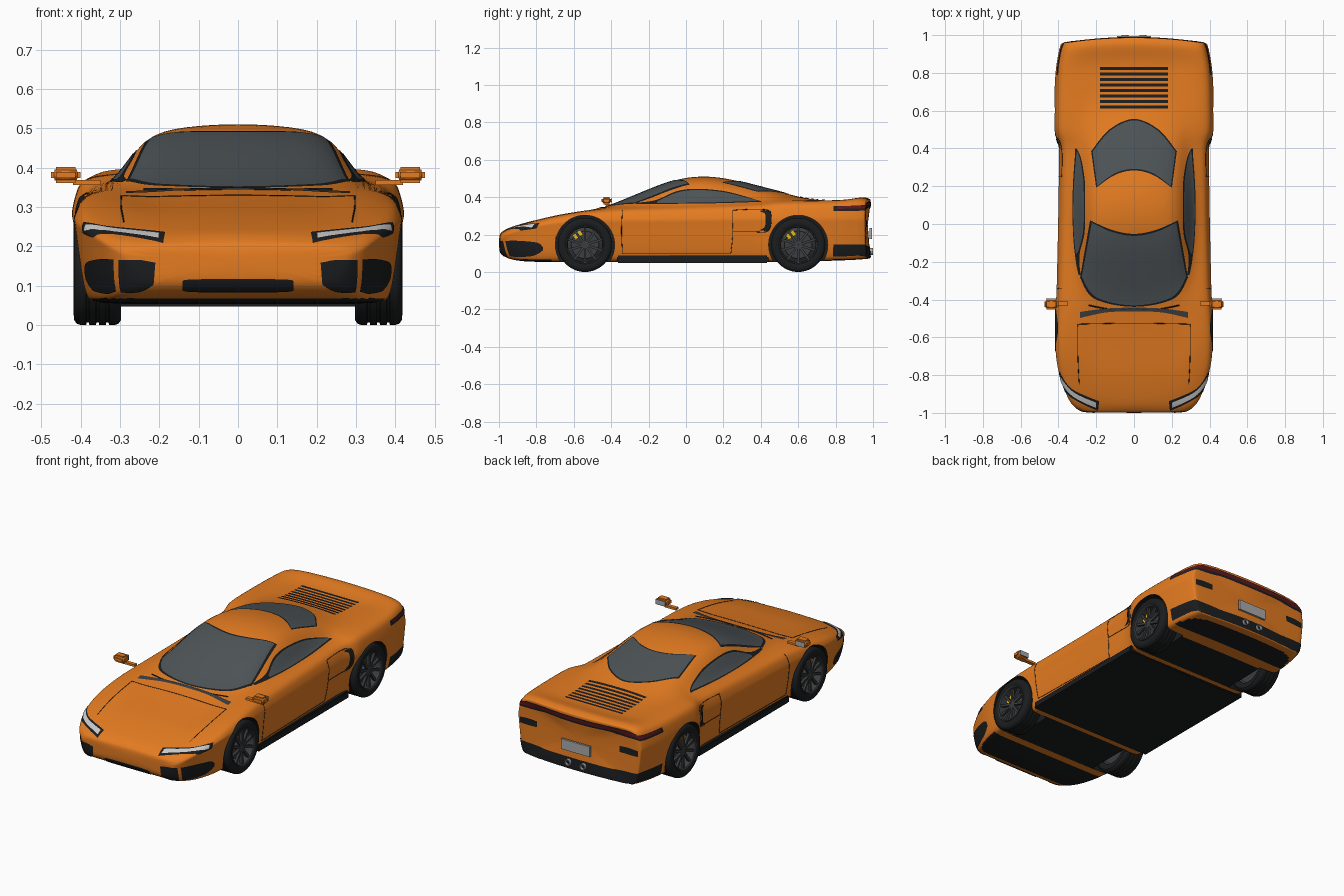
import bpy, bmesh
from math import pi, cos, sin, hypot
from mathutils import Vector, Matrix
from mathutils.bvhtree import BVHTree

if "Cube" in bpy.data.objects:
    bpy.data.objects.remove(bpy.data.objects["Cube"])


def mat(name, *rgb):
    m = bpy.data.materials.new(name)
    m.diffuse_color = (*rgb, 1)
    m.use_nodes = True
    m.node_tree.nodes["Principled BSDF"].inputs["Base Color"].default_value = m.diffuse_color
    return m


ORANGE = mat("orange_paint", .78, .2, .015)
BLACK = mat("black_trim", .011, .012, .013)
GLASS = mat("tinted_glass", .075, .088, .095)
GREY = mat("dark_metal", .045, .047, .05)
WHITE = mat("lamp_white", .75, .77, .77)
RED = mat("lamp_red", .12, .008, .01)
YELLOW = mat("caliper_yellow", .8, .5, .01)
SILVER = mat("silver", .4, .4, .4)


def obj(name, bm, material, angle=40):
    bmesh.ops.recalc_face_normals(bm, faces=bm.faces)
    me = bpy.data.meshes.new(name)
    bm.to_mesh(me)
    bm.free()
    me.materials.append(material)
    me.shade_smooth()
    me.set_sharp_from_angle(angle=angle * pi / 180)
    o = bpy.data.objects.new(name, me)
    bpy.context.collection.objects.link(o)
    return o


def at(keys, y):
    for (a, u), (b, v) in zip(keys, keys[1:]):
        if y <= b:
            return u + (v - u) * max(0, (y - a) / (b - a))
    return keys[-1][1]


def box(bm, size, loc, rot=Matrix()):
    bmesh.ops.create_cube(bm, size=1, matrix=rot @ Matrix.Translation(loc) @ Matrix.Diagonal((*size, 1)))


def lathe(bm, profile, x0=0, s=1, segs=48, closed=True):
    rings = [[bm.verts.new(((x0 + x) * s, r * cos(a * 2 * pi / segs), r * sin(a * 2 * pi / segs)))
              for a in range(segs)] for r, x in profile]
    for i in range(len(rings) if closed else len(rings) - 1):
        p, q = rings[i], rings[(i + 1) % len(rings)]
        for a in range(segs):
            b = (a + 1) % segs
            bm.faces.new((p[a], p[b], q[b], q[a]))


# Control lines of the body along y
WIDTH = [(-1, .26), (-.985, .295), (-.96, .328), (-.9, .363), (-.8, .398), (-.7, .415), (-.55, .421), (-.35, .41),
         (0, .402), (.38, .396), (.43, .4), (.48, .423), (.7, .423), (.85, .414), (.96, .395), (.99, .385)]
BOTTOM = [(-1, .115), (-.985, .092), (-.95, .068), (-.85, .054), (.6, .054), (.9, .064), (.99, .072)]
CREASE = [(-1, .172), (-.95, .208), (-.8, .25), (-.6, .272), (.4, .28), (.99, .28)]
SHOULDER = [(-1, .195), (-.97, .216), (-.9, .242), (-.8, .271), (-.65, .308), (-.54, .322), (-.4, .336),
            (0, .345), (.4, .36), (.5, .378), (.8, .382), (.95, .392), (.99, .38)]
BASE_X = [(-1, .18), (-.9, .26), (-.8, .29), (-.28, .305), (0, .31), (.2, .305), (.5, .29), (1, .28)]
BASE_Z = [(-1, .2), (-.97, .222), (-.9, .248), (-.8, .278), (-.65, .315), (-.5, .334), (-.4, .345), (0, .358),
          (.4, .37), (.5, .385), (.85, .384), (.95, .402), (.99, .387)]
ROOF_X = [(-1, .1), (-.9, .18), (-.8, .22), (-.28, .25), (-.1, .25), (0, .245), (.3, .235), (.6, .22), (1, .2)]
ROOF_Z = [(-1, .2), (-.97, .225), (-.9, .25), (-.8, .277), (-.6, .31), (-.45, .34), (-.35, .36), (-.28, .387),
          (-.2, .418), (-.1, .455), (0, .48), (.1, .486), (.25, .465), (.4, .433), (.55, .398), (.65, .384),
          (.85, .378), (.95, .402), (.99, .387)]
TOP = [(-1, .2), (-.97, .228), (-.9, .253), (-.8, .28), (-.6, .315), (-.42, .35), (-.3, .4), (-.2, .442),
       (-.1, .482), (0, .508), (.08, .517), (.2, .506), (.3, .484), (.4, .457), (.5, .432), (.6, .402),
       (.67, .386), (.85, .378), (.95, .404), (.99, .387)]
STATIONS = [-1, -.985, -.96, -.92, -.86, -.78, -.7, -.6, -.5, -.42, -.35, -.28, -.2, -.1, 0, .1, .2, .3, .38,
            .43, .48, .55, .65, .75, .85, .92, .955, .98, .988]


def section(y):
    w, zb, zc, zs, bx, bz, rx, rz, zt = (at(k, y) for k in (
        WIDTH, BOTTOM, CREASE, SHOULDER, BASE_X, BASE_Z, ROOF_X, ROOF_Z, TOP))
    half = [(0, zb), (w * .55, zb), (w - .05, zb), (w - .03, zb + .012), (w - .014, zb + (zc - zb) * .38),
            (w - .003, zc - .014), (w + .002, zc), (w - .01, zc + .55 * (zs - zc)), (w - .027, zs),
            (bx, bz), (rx, rz), (rx * .55, rz + (zt - rz) * .75), (0, zt)]
    ring = half + [(-x, z) for x, z in half[-2:0:-1]]
    bow = .03 * max(0, (y - .7) / .29)
    return [Vector((x, y - bow * (x / .38) ** 2, z)) for x, z in ring]


# Body shell, lofted, smoothed and cut by the wheel arches
bm = bmesh.new()
loops = [section(y) for y in STATIONS]
mid = sum(loops[-1], Vector()) / len(loops[-1])
loops.append([mid + (p - mid) * .9 + Vector((0, .003, 0)) for p in loops[-1]])
rows = [[bm.verts.new(p) for p in lp] for lp in loops]
for p, q in zip(rows, rows[1:]):
    for i in range(len(p)):
        j = (i + 1) % len(p)
        bm.faces.new((p[i], p[j], q[j], q[i]))
bm.faces.new(rows[0])
bm.faces.new(rows[-1])
body = obj("body_shell", bm, ORANGE)
bm = bmesh.new()
AXLES = (-.54, .6)
for y in AXLES:
    for s in (1, -1):
        bmesh.ops.create_cone(bm, cap_ends=True, segments=72, radius1=.158, radius2=.158, depth=.24,
                              matrix=Matrix.Translation((s * .39, y, .145)) @ Matrix.Rotation(pi / 2, 4, 'Y'))
cutter = obj("arch_cutter", bm, BLACK)
cutter.hide_render = True
sub = body.modifiers.new("smooth", 'SUBSURF')
sub.levels = sub.render_levels = 2
cut = body.modifiers.new("arches", 'BOOLEAN')
cut.object, cut.operation, cut.solver = cutter, 'DIFFERENCE', 'EXACT'
shell = bpy.data.meshes.new_from_object(body.evaluated_get(bpy.context.evaluated_depsgraph_get()))
body.modifiers.clear()
body.data = shell
bpy.data.objects.remove(cutter)
shell.materials.clear()
shell.materials.append(ORANGE)
shell.materials.append(BLACK)
for f in shell.polygons:
    x, y, z = f.center
    arch = any(hypot(y - a, z - .145) < .1585 for a in AXLES)
    f.material_index = int(arch or (z < .068 and (y < -.72 or y > .79)))
shell.shade_smooth()
shell.set_sharp_from_angle(angle=pi / 5)
TREE = BVHTree.FromPolygons([v.co for v in shell.vertices], [f.vertices[:] for f in shell.polygons])


def project(p, d, off):
    hit = TREE.ray_cast(p - d * 2, d) if d else (None,)
    if hit[0] is None:
        hit = TREE.find_nearest(p)
    return hit[0] + hit[1] * off


def spline(pts, n):
    out = []
    for i in range(n + 1):
        t = i / n * (len(pts) - 1)
        k = min(int(t), len(pts) - 2)
        f = t - k
        a, b, c, d = (Vector(pts[min(max(k + j, 0), len(pts) - 1)]) for j in (-1, 0, 1, 2))
        out.append(.5 * (2 * b + (c - a) * f + (2 * a - 5 * b + 4 * c - d) * f ** 2 + (3 * b - a - 3 * c + d) * f ** 3))
    return out


DOWN, BACK, IN = Vector((0, 0, -1)), Vector((0, 1, 0)), Vector((-1, 0, 0))


# Panel between two edge curves, laid onto the body
def patch(name, rail_a, rail_b, material, d=None, off=.003, both=False, n=32, m=10):
    bm = bmesh.new()
    for s in ((1, -1) if both else (1,)):
        flip = Vector((s, 1, 1))
        grid = [[bm.verts.new(project(a.lerp(b, j / m) * flip, d and d * flip, off)) for j in range(m + 1)]
                for a, b in zip(spline(rail_a, n), spline(rail_b, n))]
        for p, q in zip(grid, grid[1:]):
            for j in range(m):
                bm.faces.new((p[j], p[j + 1], q[j + 1], q[j]))
    return obj(name, bm, material, 60)


# Panel gap following the body
def seam(name, pts, d=None, both=True, r=.0018):
    cu = bpy.data.curves.new(name, 'CURVE')
    cu.dimensions, cu.bevel_depth, cu.bevel_resolution = '3D', r, 0
    for s in ((1, -1) if both else (1,)):
        flip = Vector((s, 1, 1))
        sp = cu.splines.new('POLY')
        sp.points.add(24)
        for q, p in zip(sp.points, spline(pts, 24)):
            q.co = (*project(p * flip, d and d * flip, 0), 1)
    cu.materials.append(BLACK)
    bpy.context.collection.objects.link(bpy.data.objects.new(name, cu))


def mirrored(pts):
    return pts + [(-p[0], *p[1:]) for p in pts[-2::-1]]


# Glass
def top(pts):
    return mirrored([(x, y, 0) for x, y in pts])


def side(pts):
    return [(0, y, z) for y, z in pts]


patch("windscreen_frame", top([(.232, .02), (.12, -.03), (0, -.052)]), top([(.285, -.285), (.21, -.395), (0, -.438)]), BLACK, DOWN, .0015)
patch("windscreen", top([(.222, .008), (.12, -.04), (0, -.062)]), top([(.275, -.28), (.2, -.387), (0, -.43)]), GLASS, DOWN)
patch("rear_window_frame", top([(.2, .192), (.1, .26), (0, .283)]), top([(.226, .385), (.13, .5), (0, .556)]), BLACK, DOWN, .0015)
patch("rear_window", top([(.194, .2), (.1, .268), (0, .291)]), top([(.218, .383), (.125, .494), (0, .548)]), GLASS, DOWN)
patch("side_window_frame", side([(-.27, .368), (-.16, .384), (-.05, .431), (.06, .444), (.2, .432), (.3, .408), (.4, .377)]),
      side([(-.27, .362), (0, .364), (.2, .367), (.4, .374)]), BLACK, IN, .0015, True)
patch("side_window", side([(-.155, .374), (-.05, .422), (.06, .437), (.2, .425), (.3, .402), (.385, .379)]),
      side([(-.155, .367), (.1, .369), (.385, .377)]), GLASS, IN, .003, True)
patch("cowl_vent", top([(.285, -.465), (.15, -.447), (0, -.442)]), top([(.285, -.497), (.15, -.468), (0, -.462)]), GREY, DOWN)
seam("wipers", [(.24, -.43, 0), (.12, -.452, 0), (.01, -.448, 0)], DOWN, True, .004)

# Front end
patch("headlamp_housing", [(.4, -.785, .268), (.33, -.875, .258), (.185, -.94, .24)],
      [(.4, -.8, .232), (.33, -.91, .218), (.19, -.985, .203)], BLACK, None, .0015, True)
patch("headlamp", [(.39, -.81, .258), (.32, -.89, .247), (.2, -.945, .232)],
      [(.39, -.82, .239), (.32, -.91, .228), (.2, -.97, .214)], WHITE, None, .004, True)
patch("inner_intake", [(.21, -1, .158), (.25, -1, .165), (.305, -.98, .165)],
      [(.215, -1, .098), (.25, -.98, .076), (.305, -.96, .076)], BLACK, None, .003, True)
patch("outer_intake", [(.32, -.97, .166), (.36, -.9, .166), (.4, -.8, .155), (.41, -.77, .13)],
      [(.32, -.95, .076), (.35, -.9, .072), (.39, -.82, .08), (.41, -.77, .11)], BLACK, None, .003, True)
patch("nose_slot", [(-.13, 0, .104), (-.12, 0, .116), (.12, 0, .116), (.13, 0, .104)],
      [(-.13, 0, .098), (-.12, 0, .086), (.12, 0, .086), (.13, 0, .098)], BLACK, BACK)
seam("bonnet_side_gap", [(.297, -.53, 0), (.297, -.7, 0), (.29, -.85, 0)], DOWN)
seam("bonnet_rear_gap", [(.297, -.53, 0), (0, -.525, 0), (-.297, -.53, 0)], DOWN, False)

# Sides
seam("door_front_gap", side([(-.34, .1), (-.345, .22), (-.34, .33)]), IN)
seam("door_rear_gap", side([(.24, .1), (.25, .2), (.25, .33)]), IN)
seam("sill_gap", side([(-.34, .1), (.24, .1)]), IN)
seam("scoop_outline", side([(.25, .215), (.36, .215), (.43, .215), (.453, .25), (.455, .3), (.44, .33), (.36, .335), (.25, .33)]), IN)
patch("side_scoop", side([(.4, .328), (.43, .328), (.452, .318)]) + side([(.455, .27), (.452, .24), (.435, .22)]),
      side([(.4, .32), (.415, .316), (.425, .305)]) + side([(.426, .27), (.42, .24), (.39, .222)]), BLACK, IN, .004, True)

# Engine cover louvres
for i in range(8):
    y = .618 + i * .0295
    patch(f"engine_louvre_{i + 1}", [(-.18, y - .008, 0), (.18, y - .008, 0)], [(-.18, y + .008, 0), (.18, y + .008, 0)],
          BLACK, DOWN, .003, False, 16, 2)


# Tail: light band, lower diffuser, vents, plate and exhausts
def wrap(z, y0=.79):
    return mirrored([(.44, y0, z), (.43, .88, z), (.41, .95, z), (.36, 1, z), (.2, 1.02, z), (0, 1.03, z)])


patch("tail_band", wrap(.371), wrap(.334), BLACK, None, .002, False, 80, 4)
patch("tail_lamp", wrap(.365, .81), wrap(.346, .81), RED, None, .004, False, 80, 2)
patch("diffuser", wrap(.142), wrap(.06), BLACK, None, .003, False, 80, 6)
patch("rear_vent", [(.26, 1, .275), (.32, 1, .277), (.375, .98, .272)], [(.26, 1, .243), (.32, 1, .24), (.375, .98, .24)],
      BLACK, None, .003, True)
bm = bmesh.new()
box(bm, (.18, .012, .058), (0, .988, .205))
obj("rear_plate", bm, SILVER)
bm = bmesh.new()
lathe(bm, [(.018, .92), (.018, 1), (.013, 1), (.013, .94)], segs=24)
bmesh.ops.transform(bm, matrix=Matrix.Translation((.047, 0, .11)) @ Matrix.Rotation(pi / 2, 4, 'Z'), verts=bm.verts)
bmesh.ops.mirror(bm, geom=bm.verts[:] + bm.edges[:] + bm.faces[:], axis='X', merge_dist=0)
obj("exhaust_pipes", bm, SILVER)

# Floor with dark sills
bm = bmesh.new()
box(bm, (.784, .81, .04), (0, .035, .067))
bmesh.ops.bevel(bm, geom=bm.edges[:], offset=.006, segments=2, affect='EDGES')
obj("floor_and_sills", bm, BLACK)

# Door mirrors
for s, side_name in ((1, "right"), (-1, "left")):
    bm = bmesh.new()
    box(bm, (.074, .055, .04), (s * .438, -.425, .381))
    bmesh.ops.bevel(bm, geom=bm.edges[:], offset=.012, segments=3, affect='EDGES')
    box(bm, (.07, .022, .012), (s * .385, -.42, .362), Matrix())
    obj(side_name + "_mirror", bm, ORANGE)
    bm = bmesh.new()
    box(bm, (.058, .004, .028), (s * .438, -.397, .381))
    obj(side_name + "_mirror_glass", bm, SILVER)

# Wheels
for s, sn in ((1, "right"), (-1, "left")):
    for y, yn in zip(AXLES, ("front", "rear")):
        parts = []
        bm = bmesh.new()
        tread = [(r, c + o) for c in (.025, 0, -.025) for r, o in ((.145, .004), (.139, .003), (.139, -.003), (.145, -.004))]
        lathe(bm, [(.1, .054), (.112, .061), (.132, .06), (.142, .053), (.145, .044)] + tread +
              [(.145, -.044), (.142, -.053), (.132, -.06), (.1, -.055)], 0, s)
        parts.append(obj(f"{yn}_{sn}_tyre", bm, BLACK))
        bm = bmesh.new()
        lathe(bm, [(.103, .053), (.1, .058), (.095, .055), (.092, .04), (.092, -.04), (.103, -.05)], 0, s)
        lathe(bm, [(.001, .048), (.016, .048), (.021, .04), (.021, 0), (.001, 0)], 0, s, 20)
        for i in range(10):
            box(bm, (.014, .013, .08), (s * .043, 0, .055), Matrix.Rotation(i * pi / 5, 4, 'X'))
        parts.append(obj(f"{yn}_{sn}_rim", bm, GREY))
        bm = bmesh.new()
        lathe(bm, [(.001, .012), (.074, .012), (.074, 0), (.098, -.02), (.098, -.04), (.001, -.04)], 0, s)
        parts.append(obj(f"{yn}_{sn}_brake_disc", bm, GREY))
        bm = bmesh.new()
        box(bm, (.025, .05, .03), (s * .018, 0, .066), Matrix.Rotation(pi / 5, 4, 'X'))
        parts.append(obj(f"{yn}_{sn}_caliper", bm, YELLOW))
        for o in parts:
            o.location = (s * .357, y, .145)
